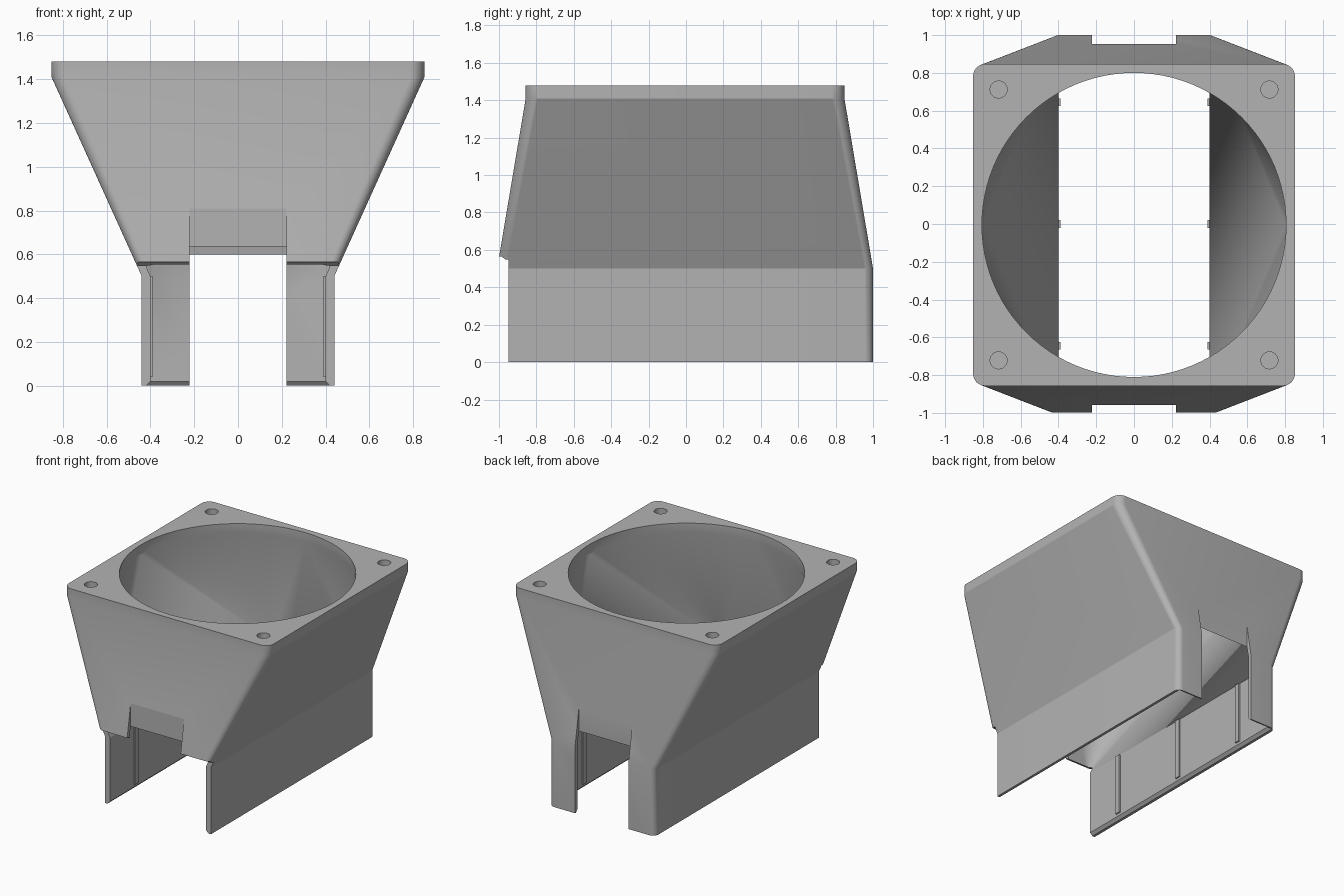
import bpy, bmesh, math
from mathutils import Matrix

cube = bpy.data.objects.get("Cube")
if cube:
    bpy.data.objects.remove(cube, do_unlink=True)

grey = bpy.data.materials.new("plain_grey")
grey.use_nodes = True
grey.diffuse_color = (0.45, 0.45, 0.45, 1)
grey.node_tree.nodes["Principled BSDF"].inputs["Base Color"].default_value = grey.diffuse_color

CY = -0.005   # the duct sits slightly toward the front


def finish(name, bm):
    bmesh.ops.recalc_face_normals(bm, faces=bm.faces)
    mesh = bpy.data.meshes.new(name)
    bm.to_mesh(mesh)
    bm.free()
    mesh.materials.append(grey)
    obj = bpy.data.objects.new(name, mesh)
    bpy.context.collection.objects.link(obj)
    return obj


def loft(name, rings, steps):
    """Solid through rounded rectangles (half x, half y, corner radius, z)."""
    bm = bmesh.new()
    loops = []
    for hx, hy, r, z in rings:
        loop = []
        for q, (sx, sy) in enumerate([(1, 1), (-1, 1), (-1, -1), (1, -1)]):
            for i in range(steps + 1):
                a = (q + i / steps) * math.pi / 2
                loop.append(bm.verts.new((sx * (hx - r) + r * math.cos(a),
                                          CY + sy * (hy - r) + r * math.sin(a), z)))
        loops.append(loop)
    n = len(loops[0])
    for a, b in zip(loops, loops[1:]):
        for i in range(n):
            j = (i + 1) % n
            bm.faces.new((a[i], a[j], b[j], b[i]))
    bm.faces.new(loops[0][::-1])
    bm.faces.new(loops[-1])
    bmesh.ops.remove_doubles(bm, verts=bm.verts, dist=1e-5)
    # split warped quads so the solid is exact
    bmesh.ops.triangulate(bm, faces=[f for f in bm.faces if len(f.verts) == 4])
    return finish(name, bm)


def box(name, x0, x1, y0, y1, z0, z1):
    bm = bmesh.new()
    bmesh.ops.create_cube(bm, size=1)
    for v in bm.verts:
        v.co = (x1 if v.co.x > 0 else x0, y1 if v.co.y > 0 else y0, z1 if v.co.z > 0 else z0)
    return finish(name, bm)


def cut(target, cutter):
    mod = target.modifiers.new("cut", 'BOOLEAN')
    mod.operation, mod.solver, mod.object = 'DIFFERENCE', 'EXACT', cutter
    bpy.context.view_layer.objects.active = target
    bpy.ops.object.modifier_apply(modifier=mod.name)
    bpy.data.objects.remove(cutter, do_unlink=True)


# Outer shell: straight skirt, flared funnel, square flange
duct = loft("fan_duct", [(0.44, 1.005, 0.045, 0), (0.44, 1.005, 0.045, 0.5),
                         (0.852, 0.852, 0.065, 1.41), (0.852, 0.852, 0.065, 1.48)], 8)

# Passage: chamfered rectangular mouth blending into a round opening
cut(duct, loft("passage_cutter", [(0.42, 0.995, 0, -0.1), (0.42, 0.995, 0, 0),
                                  (0.40, 0.978, 0, 0.02), (0.40, 0.978, 0, 0.5),
                                  (0.805, 0.805, 0.805, 1.41),
                                  (0.805, 0.805, 0.805, 1.6)], 24))

# Open front of the skirt, with a small step under the funnel lip
bm = bmesh.new()
profile = [(-1.2, -0.1), (-0.95, -0.1), (-0.95, 0.55), (-0.968, 0.55), (-0.985, 0.565), (-1.2, 0.565)]
side = bm.faces.new([bm.verts.new((-1, y, z)) for y, z in profile])
ext = bmesh.ops.extrude_face_region(bm, geom=[side])["geom"]
bmesh.ops.translate(bm, vec=(2, 0, 0), verts=[v for v in ext if isinstance(v, bmesh.types.BMVert)])
cut(duct, finish("front_cutter", bm))

# Central notches in the front and back walls
cut(duct, box("front_notch_cutter", -0.222, 0.222, -1.2, -0.957, -0.1, 0.81))
cut(duct, box("back_notch_cutter", -0.222, 0.222, 0.954, 1.2, -0.1, 0.81))
cut(duct, box("back_gap_cutter", -0.222, 0.222, 0.9, 1.2, -0.1, 0.6))

# Blind screw holes in the flange corners
for sx in (-1, 1):
    for sy in (-1, 1):
        bm = bmesh.new()
        bmesh.ops.create_cone(bm, cap_ends=True, segments=24, radius1=0.045, radius2=0.045, depth=0.3,
                              matrix=Matrix.Translation((sx * 0.717, CY + sy * 0.717, 1.49)))
        cut(duct, finish("screw_hole_cutter", bm))

bpy.ops.object.select_all(action='DESELECT')
duct.select_set(True)
bpy.context.view_layer.objects.active = duct
bpy.ops.object.shade_smooth_by_angle(angle=math.radians(22))

# Thin upright ribs on the inner side walls
for name, s in (("left", 1), ("right", -1)):
    for y in (-0.645, 0, 0.645):
        xs = sorted((s * 0.39, s * 0.41))
        box(name + "_wall_rib", xs[0], xs[1], y - 0.02, y + 0.02, 0.04, 0.5)
